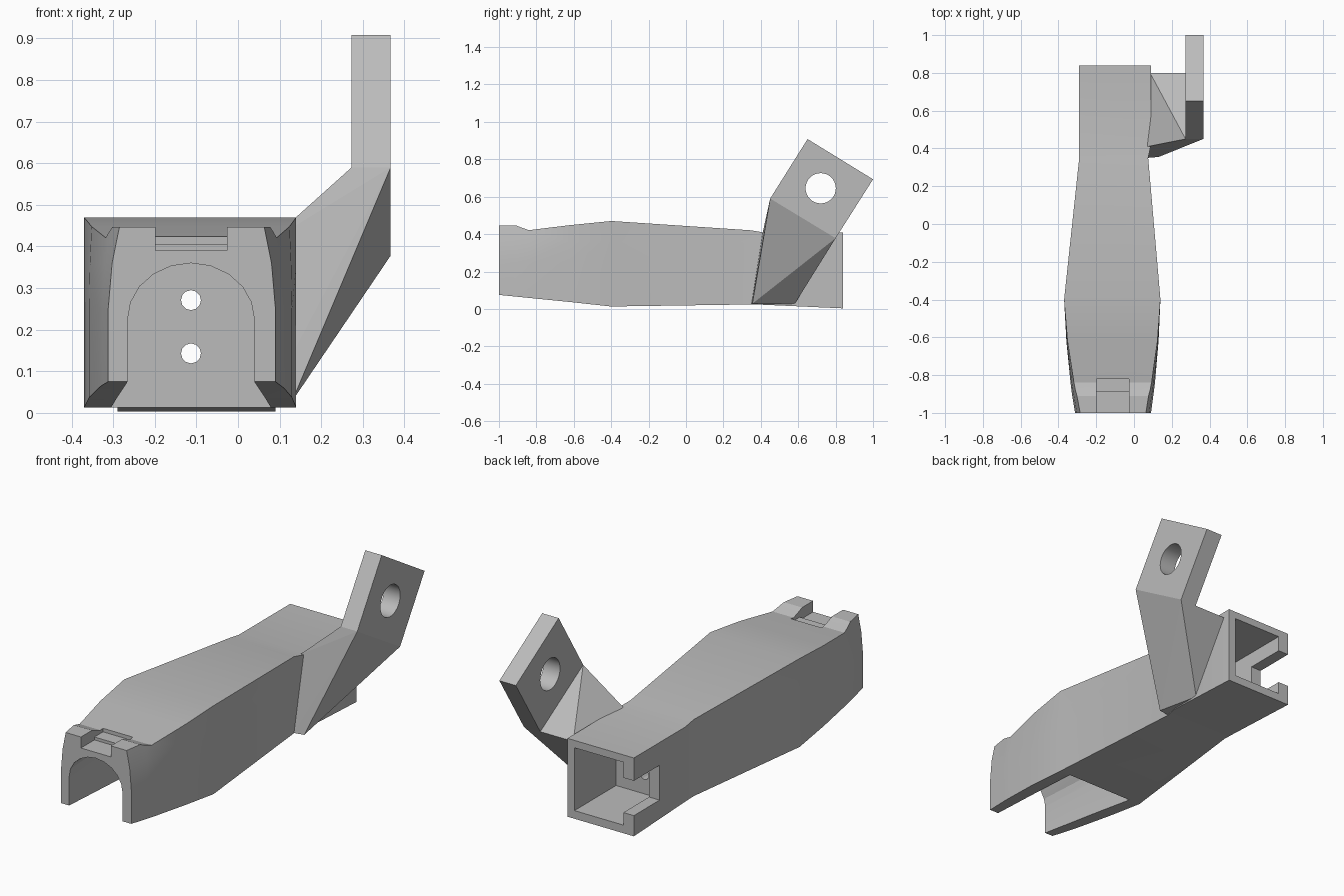
import bpy, bmesh, math
from mathutils import Vector, Matrix

if "Cube" in bpy.data.objects:
    bpy.data.objects.remove(bpy.data.objects["Cube"])

grey = bpy.data.materials.new("plain grey")
grey.use_nodes = True
grey.diffuse_color = (0.5, 0.5, 0.5, 1)
grey.node_tree.nodes["Principled BSDF"].inputs["Base Color"].default_value = (0.5, 0.5, 0.5, 1)


def finish(name, bm):
    bmesh.ops.recalc_face_normals(bm, faces=bm.faces)
    me = bpy.data.meshes.new(name)
    bm.to_mesh(me)
    bm.free()
    me.materials.append(grey)
    ob = bpy.data.objects.new(name, me)
    bpy.context.scene.collection.objects.link(ob)
    return ob


def loft(name, rings):
    bm = bmesh.new()
    loops = [[bm.verts.new(p) for p in ring] for ring in rings]
    n = len(loops[0])
    for a, b in zip(loops, loops[1:]):
        for i in range(n):
            j = (i + 1) % n
            bm.faces.new((a[i], a[j], b[j], b[i]))
    bm.faces.new(loops[0])
    bm.faces.new(loops[-1])
    bmesh.ops.triangulate(bm, faces=[f for f in bm.faces if len(f.verts) == 4])
    return finish(name, bm)


def box(name, x0, x1, y0, y1, z0, z1):
    return loft(name, [[(x0, y, z0), (x1, y, z0), (x1, y, z1), (x0, y, z1)] for y in (y0, y1)])


def cylinder(name, centre, radius, depth, axis, sides=32):
    bm = bmesh.new()
    turn = Matrix.Rotation(math.pi / 2, 4, axis)
    bmesh.ops.create_cone(bm, cap_ends=True, segments=sides, radius1=radius, radius2=radius,
                          depth=depth, matrix=Matrix.Translation(centre) @ turn)
    return finish(name, bm)


def cut(ob, cutters):
    for c in cutters:
        mod = ob.modifiers.new("cut", "BOOLEAN")
        mod.operation = "DIFFERENCE"
        mod.solver = "EXACT"
        mod.object = c
    dg = bpy.context.evaluated_depsgraph_get()
    me = bpy.data.meshes.new_from_object(ob.evaluated_get(dg))
    ob.modifiers.clear()
    ob.data = me
    for c in cutters:
        bpy.data.objects.remove(c)


def smooth(ob, degrees):
    bpy.ops.object.select_all(action="DESELECT")
    ob.select_set(True)
    bpy.context.view_layer.objects.active = ob
    bpy.ops.object.shade_smooth_by_angle(angle=math.radians(degrees))


# Body sections: y, left x, right x, top inset, bottom z, top z
sections = [
    (-1.0, -0.312, 0.09, 0.027, 0.075, 0.447),
    (-0.91, -0.327, 0.102, 0.025, 0.066, 0.447),
    (-0.88, -0.331, 0.106, 0.021, 0.063, 0.435),
    (-0.84, -0.336, 0.111, 0.018, 0.059, 0.421),
    (-0.62, -0.358, 0.130, 0.006, 0.037, 0.448),
    (-0.4, -0.37, 0.14, 0.0, 0.013, 0.47),
    (0.35, -0.29, 0.075, 0.0, 0.024, 0.42),
    (0.42, -0.29, 0.09, 0.0, 0.022, 0.408),
    (0.84, -0.29, 0.09, 0.0, 0.003, 0.408),
]


def body_ring(y, xl, xr, inset, z0, z1):
    side = [(0, z0), (0, 0.25), (inset * 0.35, 0.36), (inset, z1)]
    return ([(xl + d, y, z) for d, z in side]
            + [(xr - d, y, z) for d, z in reversed(side)])


body = loft("body", [body_ring(*s) for s in sections])

# Arched channel, open at the front and below
MID = -0.113


def arch_ring(y, half):
    steps = 10
    curve = [(half * math.cos(math.pi * i / steps), 0.225 + 0.135 * math.sin(math.pi * i / steps))
             for i in range(steps + 1)]
    pts = [(half, -0.05)] + curve + [(-half, -0.05)]
    return [(MID + x, y, z) for x, z in pts]


cutters = [
    loft("channel_cutter", [arch_ring(-1.05, 0.149), arch_ring(-0.4, 0.192)]),
    # Stepped catch recess on top of the front end
    box("catch_cutter_front", -0.198, -0.027, -1.05, -0.89, 0.39, 0.6),
    box("catch_cutter_back", -0.198, -0.027, -0.9, -0.82, 0.405, 0.6),
    # Rear socket and its side slot
    box("socket_cutter", -0.23, 0.05, 0.5, 0.9, 0.045, 0.37),
    box("slot_cutter", -0.35, -0.2, 0.63, 0.9, 0.11, 0.29),
]
# Two narrow bores from the channel to the socket
for z in (0.143, 0.271):
    cutters.append(cylinder("bore_cutter", (MID, 0.05, z), 0.024, 1.0, "X", 12))
cut(body, cutters)
smooth(body, 20)

# Bracket plate, tilted, with a round hole
plate_outline = [(0.45, 0.59), (0.8, 0.378), (1.0, 0.693), (0.65, 0.908)]
plate = loft("bracket_plate", [[(x, y, z) for y, z in plate_outline] for x in (0.273, 0.367)])
cut(plate, [cylinder("plate_hole_cutter", (0.32, 0.72, 0.645), 0.081, 0.4, "Y")])
smooth(plate, 30)

# Bracket arm, flaring from the body side up to the plate
arm_points = [(x, y, z) for x in (0.273, 0.367) for y, z in plate_outline[:2]]
arm_points += [(0.07, 0.35, 0.025), (0.13, 0.355, 0.028), (0.07, 0.41, 0.408),
               (0.085, 0.58, 0.025), (0.085, 0.8, 0.378)]
bm = bmesh.new()
for p in arm_points:
    bm.verts.new(p)
hull = bmesh.ops.convex_hull(bm, input=bm.verts)
loose = [v for v in bm.verts if not v.link_faces]
bmesh.ops.delete(bm, geom=loose, context="VERTS")
finish("bracket_arm", bm)
